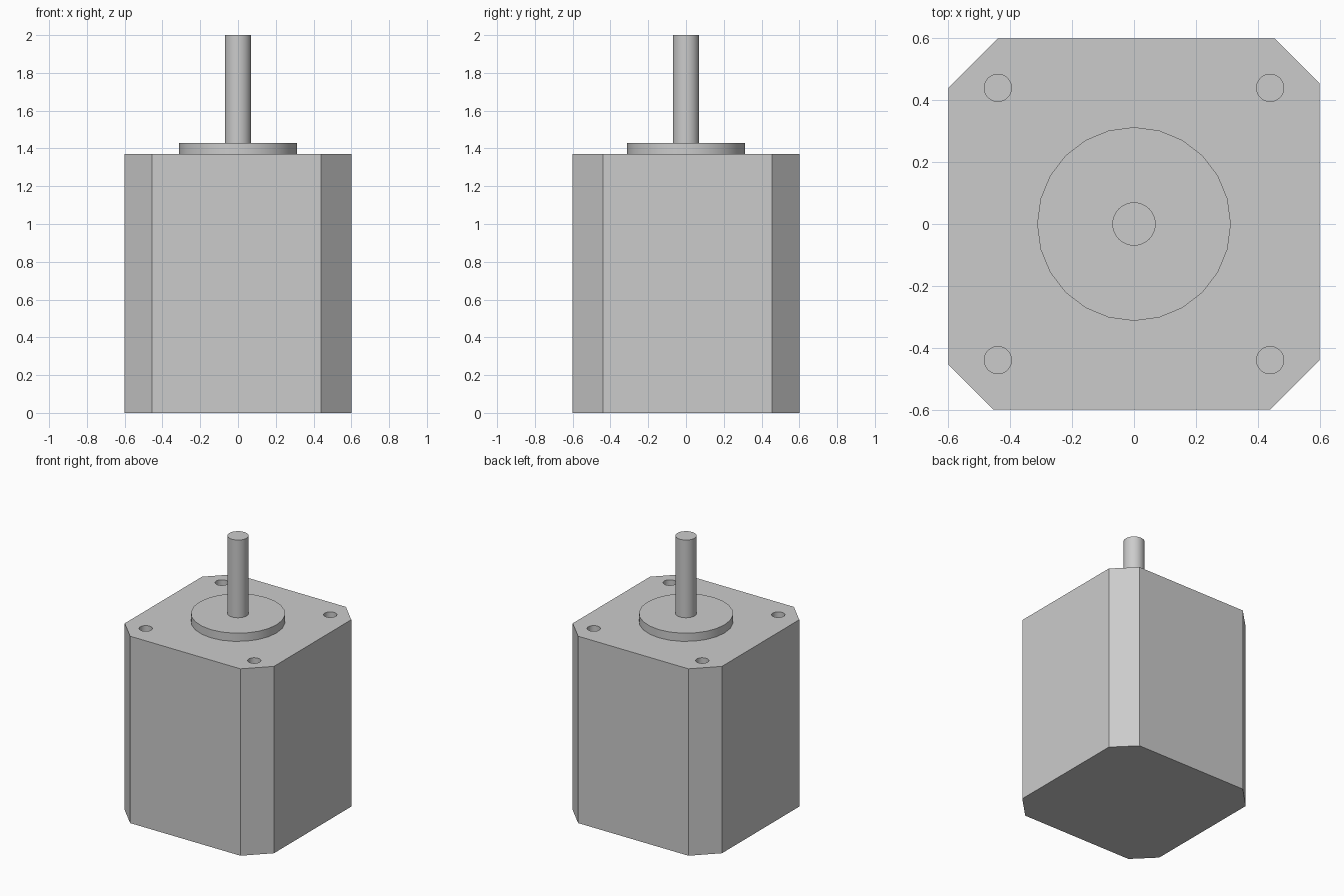
import bpy, bmesh, math

BODY_TOP, HALF = 1.37, 0.6
HOLE_AT, HOLE_R, HOLE_DEPTH = 0.44, 0.044, 0.13

if "Cube" in bpy.data.objects:
    bpy.data.objects.remove(bpy.data.objects["Cube"], do_unlink=True)

# Single grey metal finish
metal = bpy.data.materials.new("grey_metal")
metal.use_nodes = True
metal.diffuse_color = (0.6, 0.6, 0.6, 1)
metal.node_tree.nodes["Principled BSDF"].inputs["Base Color"].default_value = metal.diffuse_color


def extrude_profile(name, points, bottom, top):
    """Make a prism from a flat outline."""
    bm = bmesh.new()
    face = bm.faces.new([bm.verts.new((x, y, bottom)) for x, y in points])
    result = bmesh.ops.extrude_face_region(bm, geom=[face])
    verts = [g for g in result["geom"] if isinstance(g, bmesh.types.BMVert)]
    bmesh.ops.translate(bm, verts=verts, vec=(0, 0, top - bottom))
    bmesh.ops.recalc_face_normals(bm, faces=bm.faces[:])
    mesh = bpy.data.meshes.new(name)
    bm.to_mesh(mesh)
    bm.free()
    mesh.materials.append(metal)
    obj = bpy.data.objects.new(name, mesh)
    bpy.context.collection.objects.link(obj)
    return obj


def circle(radius, sides, cx=0, cy=0):
    angles = [math.tau * i / sides for i in range(sides)]
    return [(cx + radius * math.cos(a), cy + radius * math.sin(a)) for a in angles]


def smooth(obj):
    bpy.ops.object.select_all(action="DESELECT")
    obj.select_set(True)
    bpy.context.view_layer.objects.active = obj
    bpy.ops.object.shade_smooth_by_angle(angle=math.radians(30))


# Housing: square block with cut corners, alternating between two cut sizes
outline = []
for sx, sy, inner in ((1, 1, 0.455), (-1, 1, 0.44), (-1, -1, 0.455), (1, -1, 0.44)):
    corner = [(sx * HALF, sy * inner), (sx * inner, sy * HALF)]
    outline += corner if sx * sy > 0 else corner[::-1]
housing = extrude_profile("housing", outline, 0, BODY_TOP)

# Blind mounting holes in the top face
for sx in (-1, 1):
    for sy in (-1, 1):
        cutter = extrude_profile("hole_cutter", circle(HOLE_R, 32, sx * HOLE_AT, sy * HOLE_AT),
                                 BODY_TOP - HOLE_DEPTH, BODY_TOP + 0.1)
        cutter.hide_render = True
        cut = housing.modifiers.new("mounting_hole", "BOOLEAN")
        cut.operation, cut.solver, cut.object = "DIFFERENCE", "EXACT", cutter
        bpy.context.view_layer.objects.active = housing
        bpy.ops.object.modifier_apply(modifier=cut.name)
        bpy.data.objects.remove(cutter, do_unlink=True)
smooth(housing)

# Raised pilot boss and output shaft
smooth(extrude_profile("pilot_boss", circle(0.313, 24), BODY_TOP, 1.43))
smooth(extrude_profile("shaft", circle(0.07, 32), 1.43, 2.0))
